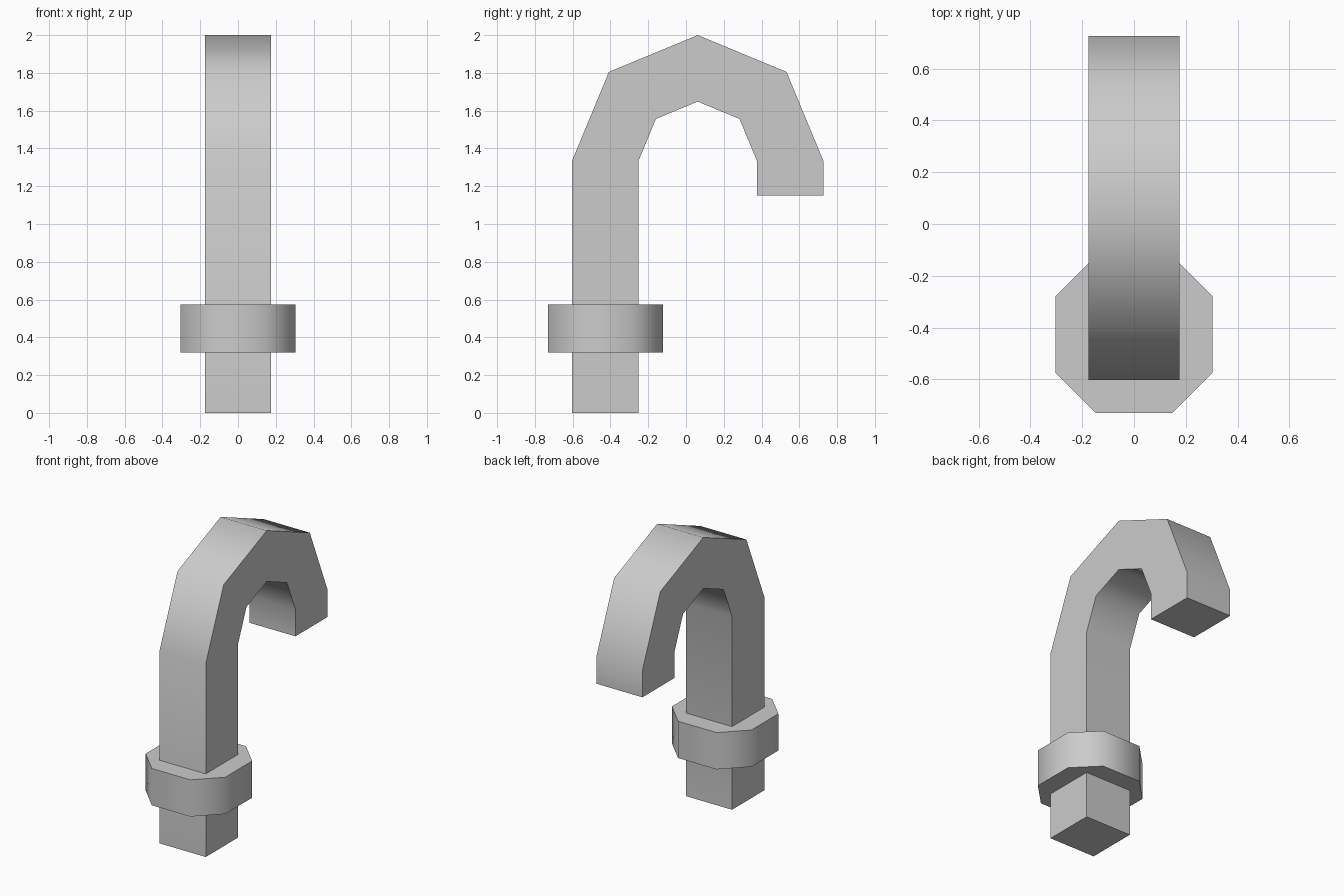
import bpy, bmesh
from math import sin, cos, pi, radians

if "Cube" in bpy.data.objects:
    bpy.data.objects.remove(bpy.data.objects["Cube"])


def extrude_profile(name, points, offset):
    """Extrude a closed outline along a vector; quads on the sides, n-gon caps."""
    bm = bmesh.new()
    face = bm.faces.new([bm.verts.new(p) for p in points])
    ext = bmesh.ops.extrude_face_region(bm, geom=[face], use_keep_orig=True)
    verts = [v for v in ext["geom"] if isinstance(v, bmesh.types.BMVert)]
    bmesh.ops.translate(bm, verts=verts, vec=offset)
    bmesh.ops.recalc_face_normals(bm, faces=bm.faces)
    mesh = bpy.data.meshes.new(name)
    bm.to_mesh(mesh)
    bm.free()
    obj = bpy.data.objects.new(name, mesh)
    bpy.context.collection.objects.link(obj)
    bpy.ops.object.select_all(action='DESELECT')
    obj.select_set(True)
    bpy.context.view_layer.objects.active = obj
    bpy.ops.object.shade_smooth_by_angle(angle=radians(60))
    return obj


HALF = 0.176                      # half width of the square pipe
ARC_Y, ARC_Z, RADIUS = 0.062, 1.335, 0.489


def bend(r, z_start, z_end):
    """One side of the hook: up the shaft, over four segments, down to the tip."""
    arc = [(-HALF, ARC_Y - r * cos(i * pi / 4), ARC_Z + r * sin(i * pi / 4))
           for i in range(5)]
    return [(-HALF, ARC_Y - r, z_start)] + arc + [(-HALF, ARC_Y + r, z_end)]


# Square pipe bent into a hook
outer = bend(RADIUS + HALF, 0.0, 1.15)
inner = bend(RADIUS - HALF, 0.0, 1.15)
extrude_profile("hooked_pipe", outer + inner[::-1], (2 * HALF, 0, 0))

# Eight-sided collar around the shaft
a, b = 0.304, 0.147
octagon = [(b, -a), (a, -b), (a, b), (b, a), (-b, a), (-a, b), (-a, -b), (-b, -a)]
collar = [(x, y + ARC_Y - RADIUS, 0.32) for x, y in octagon]
extrude_profile("collar", collar, (0, 0, 0.254))
